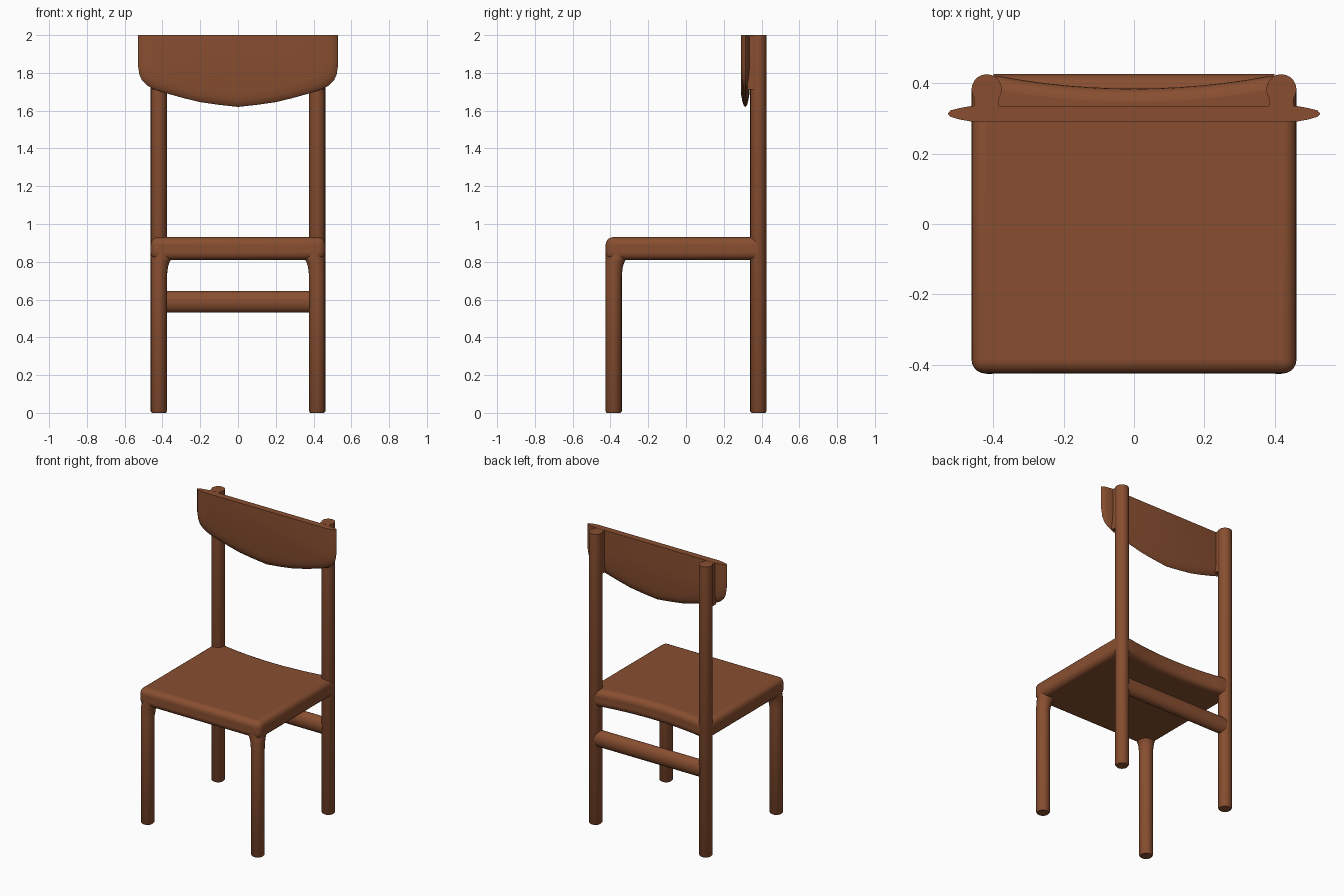
import bpy, bmesh, math

if "Cube" in bpy.data.objects:
    bpy.data.objects.remove(bpy.data.objects["Cube"])

wood = bpy.data.materials.new("brown wood")
wood.diffuse_color = (0.25, 0.078, 0.030, 1)
wood.use_nodes = True
wood.node_tree.nodes["Principled BSDF"].inputs["Base Color"].default_value = wood.diffuse_color


def finish(name, bm, bevel=0, segments=3):
    bmesh.ops.recalc_face_normals(bm, faces=bm.faces)
    me = bpy.data.meshes.new(name)
    bm.to_mesh(me)
    bm.free()
    me.materials.append(wood)
    ob = bpy.data.objects.new(name, me)
    bpy.context.collection.objects.link(ob)
    if bevel:
        m = ob.modifiers.new("rounding", 'BEVEL')
        m.width, m.segments = bevel, segments
        m.limit_method, m.angle_limit = 'ANGLE', math.radians(40)
    bpy.ops.object.select_all(action='DESELECT')
    ob.select_set(True)
    bpy.context.view_layer.objects.active = ob
    bpy.ops.object.shade_smooth_by_angle(angle=math.radians(50))
    return ob


def loft(name, rings, bevel=0, segments=3):
    """Skin equal-length rings of points and cap both ends."""
    bm = bmesh.new()
    vs = [[bm.verts.new(p) for p in r] for r in rings]
    n = len(vs[0])
    for a, b in zip(vs, vs[1:]):
        for i in range(n):
            bm.faces.new((a[i], a[(i + 1) % n], b[(i + 1) % n], b[i]))
    bm.faces.new(vs[0])
    bm.faces.new(vs[-1])
    return finish(name, bm, bevel, segments)


def circle(cx, cy, z, r, n=20):
    return [(cx + r * math.cos(math.tau * i / n),
             cy + r * math.sin(math.tau * i / n), z) for i in range(n)]


R = 0.043
LX, LY = 0.419, 0.383

for s, side in ((-1, "left"), (1, "right")):
    # front leg, flaring inward where it meets the seat
    rings = [circle(s * LX, -LY, 0, R - 0.006), circle(s * LX, -LY, 0.008, R)]
    for z, f in ((0.73, 0), (0.775, 0.003), (0.80, 0.007), (0.825, 0.016), (0.87, 0.016)):
        rings.append(circle(s * (LX - f), -LY + f, z, R + f))
    loft(side + "_front_leg", rings)
    # back post running from floor to top
    loft(side + "_back_post", [circle(s * LX, LY, 0, R - 0.006), circle(s * LX, LY, 0.008, R),
                               circle(s * LX, LY, 2.0, R)])
    # joint between post and backrest
    bm = bmesh.new()
    bmesh.ops.create_cube(bm, size=1)
    for v in bm.verts:
        v.co = (s * LX + v.co.x * 0.07, 0.345 + v.co.y * 0.04, 1.855 + v.co.z * 0.288)
    finish(side + "_backrest_joint", bm)

# seat slab with a shallow hollow along the rear edge
outline = [(-0.462, -0.425), (0.462, -0.425), (0.462, 0.42)]
for i in range(13):
    x = 0.38 - 0.76 * i / 12
    outline.append((x, 0.42 - 0.035 * (1 - (x / 0.38) ** 2)))
outline.append((-0.462, 0.42))
loft("seat", [[(x, y, z) for x, y in outline] for z in (0.81, 0.93)], 0.038, 5)

# oval rear stretcher
loft("rear_stretcher", [[(x, 0.385 + 0.042 * math.cos(math.tau * i / 24),
                          0.588 + 0.057 * math.sin(math.tau * i / 24)) for i in range(24)]
                        for x in (-0.40, 0.40)])

# backrest: curved lower outline, thinning towards its rim
half = [(0.53, 2.0), (0.53, 1.84), (0.522, 1.79), (0.508, 1.76), (0.48, 1.733),
        (0.44, 1.712), (0.38, 1.692), (0.29, 1.667), (0.2, 1.645), (0.1, 1.631)]
shape = half + [(0, 1.62)] + [(-x, z) for x, z in reversed(half)]
rings = []
for y, inset in ((0.291, 0.07), (0.297, 0.035), (0.305, 0.008), (0.314, 0),
                 (0.323, 0.008), (0.330, 0.035), (0.336, 0.07)):
    rings.append([(x * (0.53 - inset) / 0.53, y, 2 - (2 - z) * (0.38 - inset) / 0.38)
                  for x, z in shape])
loft("backrest", rings)
